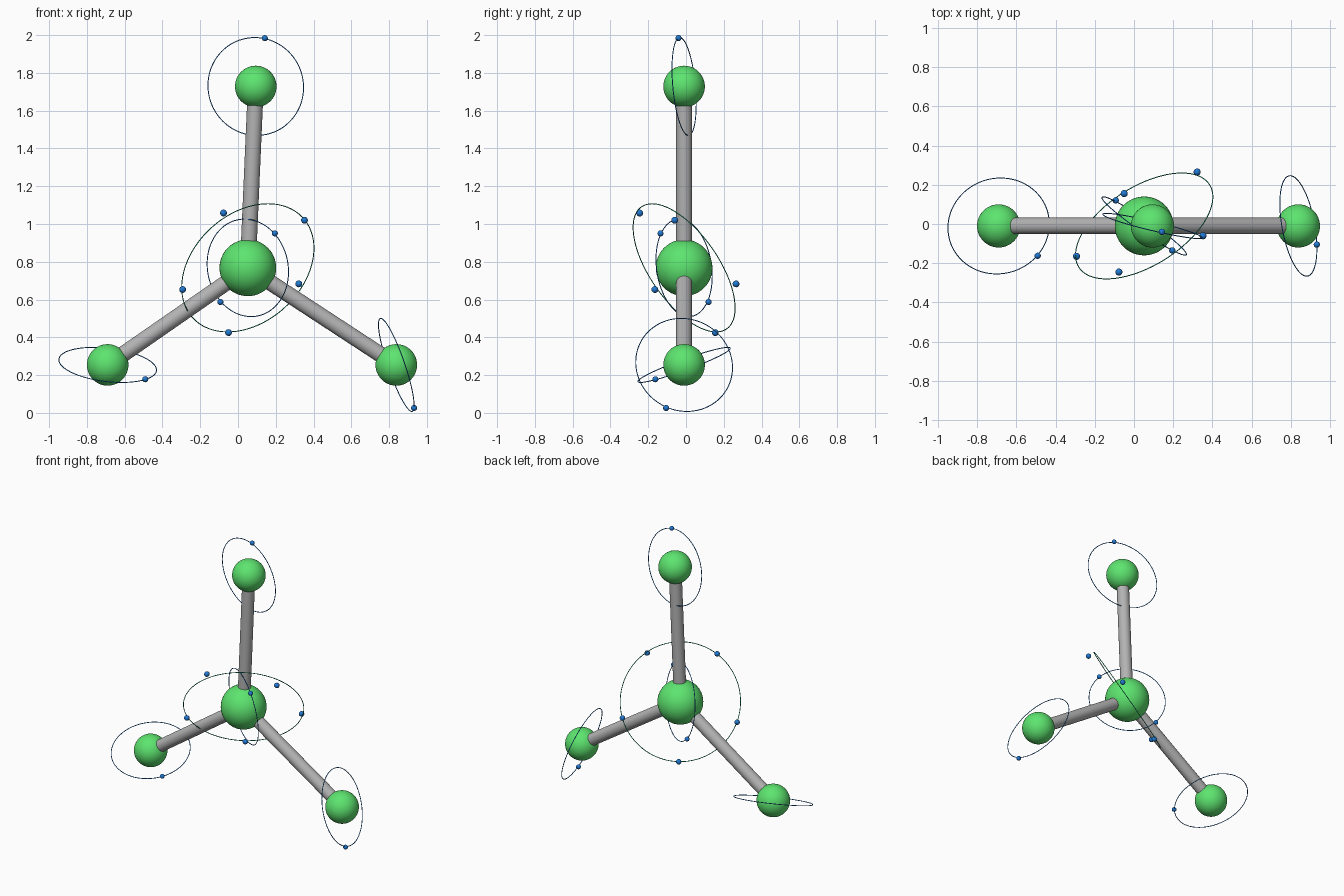
import bpy
from mathutils import Vector

cube = bpy.data.objects.get("Cube")
if cube:
    bpy.data.objects.remove(cube, do_unlink=True)


def make_material(name, color):
    mat = bpy.data.materials.new(name)
    mat.use_nodes = True
    mat.diffuse_color = (*color, 1)
    mat.node_tree.nodes["Principled BSDF"].inputs["Base Color"].default_value = (*color, 1)
    return mat


GREEN = make_material("green", (0.11, 0.78, 0.16))
GREY = make_material("grey", (0.45, 0.45, 0.45))
BLUE = make_material("blue", (0.015, 0.19, 0.65))
SEA_GREEN = make_material("sea green", (0.01, 0.42, 0.22))


def finish(name, mat):
    obj = bpy.context.object
    obj.name = name
    obj.data.materials.append(mat)
    bpy.ops.object.shade_smooth_by_angle()


def ball(name, center, radius, mat, segments=48):
    bpy.ops.mesh.primitive_uv_sphere_add(segments=segments, ring_count=segments // 2,
                                         radius=radius, location=center)
    finish(name, mat)


def rod(name, start, end, radius):
    axis = end - start
    bpy.ops.mesh.primitive_cylinder_add(vertices=32, radius=radius, depth=axis.length,
                                        location=(start + end) / 2,
                                        rotation=axis.to_track_quat('Z', 'Y').to_euler())
    finish(name, GREY)


def orbit(name, center, normal, radius, mat):
    bpy.ops.mesh.primitive_torus_add(major_segments=96, minor_segments=8,
                                     major_radius=radius, minor_radius=0.0025,
                                     location=center,
                                     rotation=Vector(normal).to_track_quat('Z', 'Y').to_euler())
    finish(name, mat)


# Central atom with its two orbits
core = Vector((0.052, -0.01, 0.768))
ball("central_atom", core, 0.15, GREEN)
orbit("central_inner_orbit", core, (0.56, 0.82, 0.12), 0.26, BLUE)
orbit("central_outer_orbit", core, (-0.46, 0.73, 0.51), 0.394, SEA_GREEN)

for i, p in enumerate([(0.195, -0.135, 0.95), (-0.093, 0.12, 0.587)]):
    ball(f"inner_electron_{i + 1}", p, 0.016, BLUE, 24)

outer = [(-0.077, -0.245, 1.058), (0.352, -0.06, 1.02), (0.322, 0.265, 0.683),
         (-0.05, 0.155, 0.425), (-0.293, -0.165, 0.653)]
for i, p in enumerate(outer):
    ball(f"outer_electron_{i + 1}", p, 0.018, BLUE, 24)

# Outer atoms: centre, orbit normal, electron position
atoms = {
    "top": ((0.094, -0.01, 1.728), (0.23, 0.97, 0.09), (0.142, -0.04, 1.984)),
    "right": ((-0.69, -0.01, 0.254), (0.11, -0.34, 0.935), (-0.491, -0.162, 0.178)),
    "left": ((0.838, -0.01, 0.254), (0.93, 0.17, 0.32), (0.932, -0.105, 0.026)),
}
for side, (center, normal, electron) in atoms.items():
    center = Vector(center)
    ball(f"{side}_atom", center, 0.11, GREEN)
    rod(f"{side}_bond", core, center, 0.042)
    orbit(f"{side}_orbit", center, normal, 0.26, BLUE)
    ball(f"{side}_electron", electron, 0.016, BLUE, 24)
